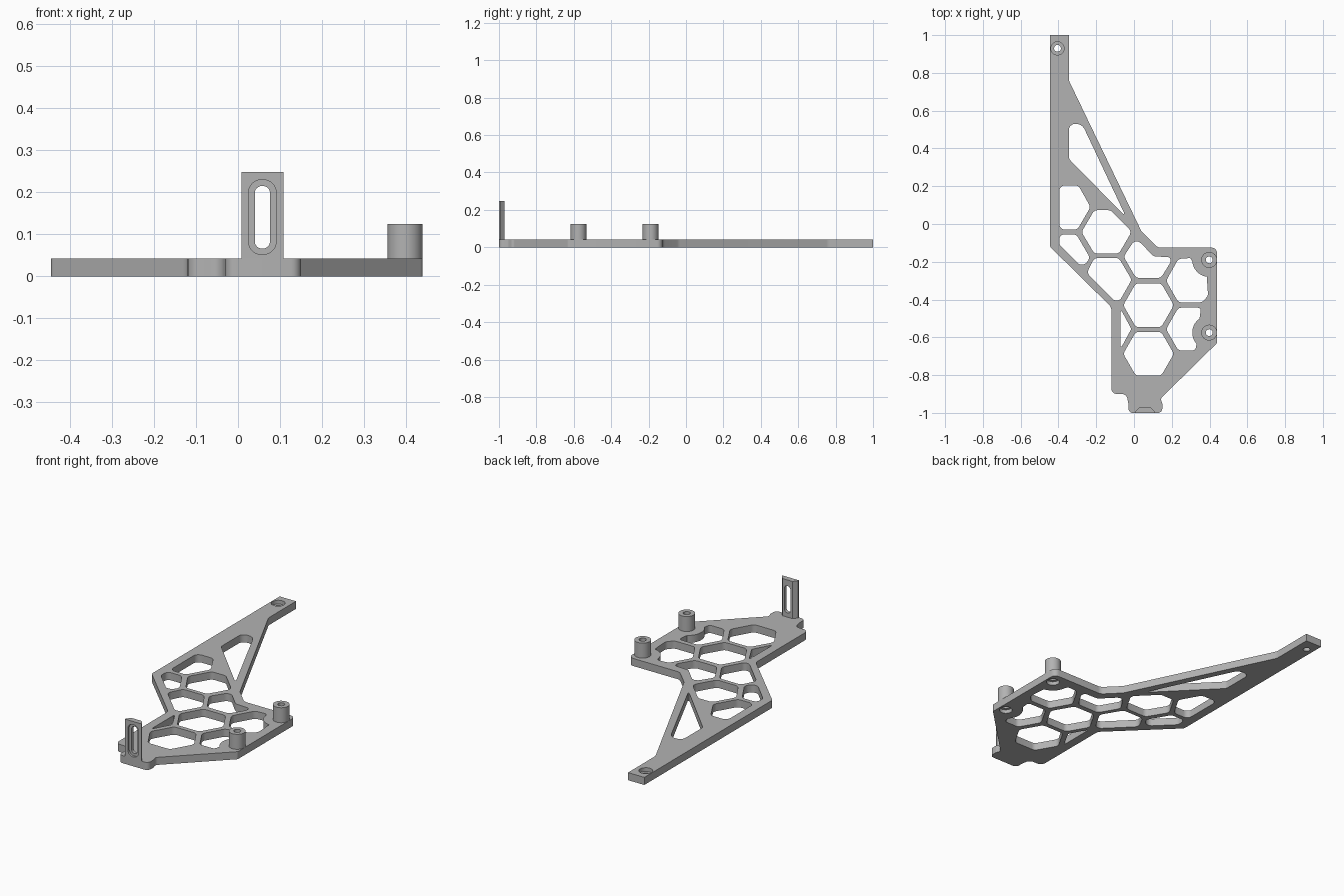
import bpy
import bmesh
from math import cos, sin, tan, pi, radians
from mathutils import Vector, Matrix

cube = bpy.data.objects.get("Cube")
if cube:
    bpy.data.objects.remove(cube, do_unlink=True)

grey = bpy.data.materials.new("mid_grey")
grey.use_nodes = True
grey.diffuse_color = (0.45, 0.45, 0.45, 1)
grey.node_tree.nodes["Principled BSDF"].inputs["Base Color"].default_value = grey.diffuse_color

PLATE = 0.042
ROUND = 0.03


def rounded(points, radius=ROUND, steps=6):
    """Round polygon corners; a third value on a point overrides the radius."""
    out, n = [], len(points)
    for i, p in enumerate(points):
        r = p[2] if len(p) > 2 else radius
        c = Vector(p[:2])
        a = Vector(points[i - 1][:2]) - c
        b = Vector(points[(i + 1) % n][:2]) - c
        half = a.angle(b) / 2
        if r <= 0 or half > radians(88):
            out.append(c)
            continue
        t = min(r / tan(half), 0.47 * a.length, 0.47 * b.length)
        r = t * tan(half)
        centre = c + (a.normalized() + b.normalized()).normalized() * (r / sin(half))
        start = c + a.normalized() * t - centre
        end = c + b.normalized() * t - centre
        sweep = start.angle_signed(end)
        for k in range(steps + 1):
            ang = -sweep * k / steps
            out.append(centre + Matrix.Rotation(ang, 2) @ start)
    return out


def circle(x, y, r, n=32):
    return [(x + r * cos(2 * pi * k / n), y + r * sin(2 * pi * k / n)) for k in range(n)]


def arc(x, y, r, first, last, n=8):
    """Unrounded arc points between two angles in degrees."""
    angles = [radians(first + (last - first) * k / n) for k in range(n + 1)]
    return [(x + r * cos(a), y + r * sin(a), 0) for a in angles]


def extrude(name, outlines, z0, z1, turn=None):
    """Solid from a flat outline with any number of holes."""
    curve = bpy.data.curves.new(name, "CURVE")
    curve.dimensions = "2D"
    curve.fill_mode = "BOTH"
    curve.extrude = (z1 - z0) / 2
    for line in outlines:
        spline = curve.splines.new("POLY")
        spline.points.add(len(line) - 1)
        for point, co in zip(spline.points, line):
            point.co = (co[0], co[1], 0, 1)
        spline.use_cyclic_u = True
    temp = bpy.data.objects.new(name + "_curve", curve)
    bpy.context.collection.objects.link(temp)
    graph = bpy.context.evaluated_depsgraph_get()
    mesh = bpy.data.meshes.new_from_object(temp.evaluated_get(graph))
    bpy.data.objects.remove(temp, do_unlink=True)
    mesh.transform(Matrix.Translation((0, 0, (z0 + z1) / 2)))
    if turn:
        mesh.transform(turn)
    bm = bmesh.new()
    bm.from_mesh(mesh)
    bmesh.ops.remove_doubles(bm, verts=bm.verts, dist=0.00005)
    bmesh.ops.recalc_face_normals(bm, faces=bm.faces)
    bm.to_mesh(mesh)
    bm.free()
    mesh.materials.clear()
    mesh.materials.append(grey)
    obj = bpy.data.objects.new(name, mesh)
    bpy.context.collection.objects.link(obj)
    return obj


def cut(obj, cutter):
    """Subtract the cutter, bake the result and drop the cutter."""
    cutter.hide_render = True
    mod = obj.modifiers.new("cut", "BOOLEAN")
    mod.operation = "DIFFERENCE"
    mod.solver = "EXACT"
    mod.object = cutter
    graph = bpy.context.evaluated_depsgraph_get()
    mesh = bpy.data.meshes.new_from_object(obj.evaluated_get(graph))
    obj.modifiers.clear()
    obj.data = mesh
    bpy.data.objects.remove(cutter, do_unlink=True)


# Plate outline: long arm, body and front tongue
outline = rounded([
    (-0.445, 1, 0), (-0.345, 1, 0), (-0.345, 0.76, 0.05), (0.04, -0.04, 0.06),
    (0.125, -0.125, 0.04), (0.44, -0.125), (0.44, -0.63, 0.02), (0.14, -0.925, 0.02),
    (0.15, -0.95, 0.02), (0.15, -1), (-0.03, -1), (-0.03, -0.95, 0.01),
    (-0.04, -0.9), (-0.12, -0.9), (-0.12, -0.44, 0.04), (-0.445, -0.12, 0.02)])


def hexagon(x, y, r=0.134):
    return [(x + r * cos(k * pi / 3), y + r * sin(k * pi / 3)) for k in range(6)]


# Honeycomb windows, several trimmed by the rim or by standoff clearance
bosses = [(0.398, -0.19), (0.398, -0.575)]
windows = [
    hexagon(0.077, -0.43),
    hexagon(0.077, -0.687),
    [(-0.345, 0.53, 0.05), (-0.275, 0.53, 0.05), (-0.042, 0.037, 0.004), (-0.345, 0.345)],
    [(-0.395, 0.205), (-0.295, 0.205), (-0.23, 0.09), (-0.3, -0.03), (-0.395, -0.03)],
    [(-0.21, 0.073), (-0.125, 0.073), (-0.012, -0.04), (-0.08, -0.157),
     (-0.21, -0.157), (-0.278, -0.042)],
    [(-0.21, -0.18), (-0.08, -0.18), (-0.012, -0.295), (-0.075, -0.405),
     (-0.105, -0.405), (-0.25, -0.26)],
    [(-0.395, -0.055), (-0.305, -0.055), (-0.232, -0.18), (-0.26, -0.215),
     (-0.29, -0.215), (-0.395, -0.11)],
    [(-0.055, -0.173), (0.01, -0.075), (0.105, -0.172), (0.19, -0.175),
     (0.195, -0.2), (0.143, -0.285), (0.01, -0.285)],
    [(0.17, -0.3), (0.235, -0.185), (0.3, -0.18)]
    + arc(*bosses[0], 0.09, 185, 262)
    + [(0.392, -0.38), (0.36, -0.415), (0.235, -0.415)],
    [(0.17, -0.557), (0.235, -0.443), (0.355, -0.443), (0.35, -0.48, 0.01)]
    + arc(*bosses[1], 0.09, 125, 222)
    + [(0.325, -0.67), (0.235, -0.67)],
    [(-0.071, -0.45, 0.004), (-0.014, -0.555, 0.015), (-0.071, -0.66, 0.004)],
]
arm_hole = (-0.405, 0.93)
screw_holes = [circle(x, y, 0.018) for x, y in bosses + [arm_hole]]
plate = extrude("base_plate", [outline] + [rounded(w) for w in windows] + screw_holes, 0, PLATE)

# Screw-head recesses: on top of the arm, underneath the standoffs
cut(plate, extrude("arm_recess", [circle(*arm_hole, 0.035)], PLATE / 2, 0.1))
for boss in bosses:
    cut(plate, extrude("boss_recess", [circle(*boss, 0.034)], -0.1, PLATE / 2))

# Tubular standoffs
parts = [plate]
for name, boss in zip(("rear_standoff", "front_standoff"), bosses):
    parts.append(extrude(name, [circle(*boss, 0.042), circle(*boss, 0.018)], PLATE, 0.125))

# Upright tab with chamfered back and a stepped vertical slot
MID = 0.058
side = [(0.05, -1), (0.05, -0.992), (0.03, -0.97)]
tab = extrude("slotted_tab", [[(MID + x, y) for x, y in side]
                              + [(MID - x, y) for x, y in reversed(side)]], PLATE, 0.248)
upright = Matrix.Rotation(pi / 2, 4, "X")


def slot(half, low, high):
    return rounded([(MID - half, low), (MID + half, low), (MID + half, high),
                    (MID - half, high)], half * 0.94, 8)


cut(tab, extrude("slot_recess", [slot(0.033, 0.052, 0.23)], 0.988, 1.1, upright))
cut(tab, extrude("slot_through", [slot(0.018, 0.066, 0.215)], 0.9, 1.1, upright))
parts.append(tab)

# Smooth the round walls, keep the edges sharp
bpy.ops.object.select_all(action="DESELECT")
for part in parts:
    part.select_set(True)
bpy.context.view_layer.objects.active = plate
bpy.ops.object.shade_smooth_by_angle(angle=radians(30))
